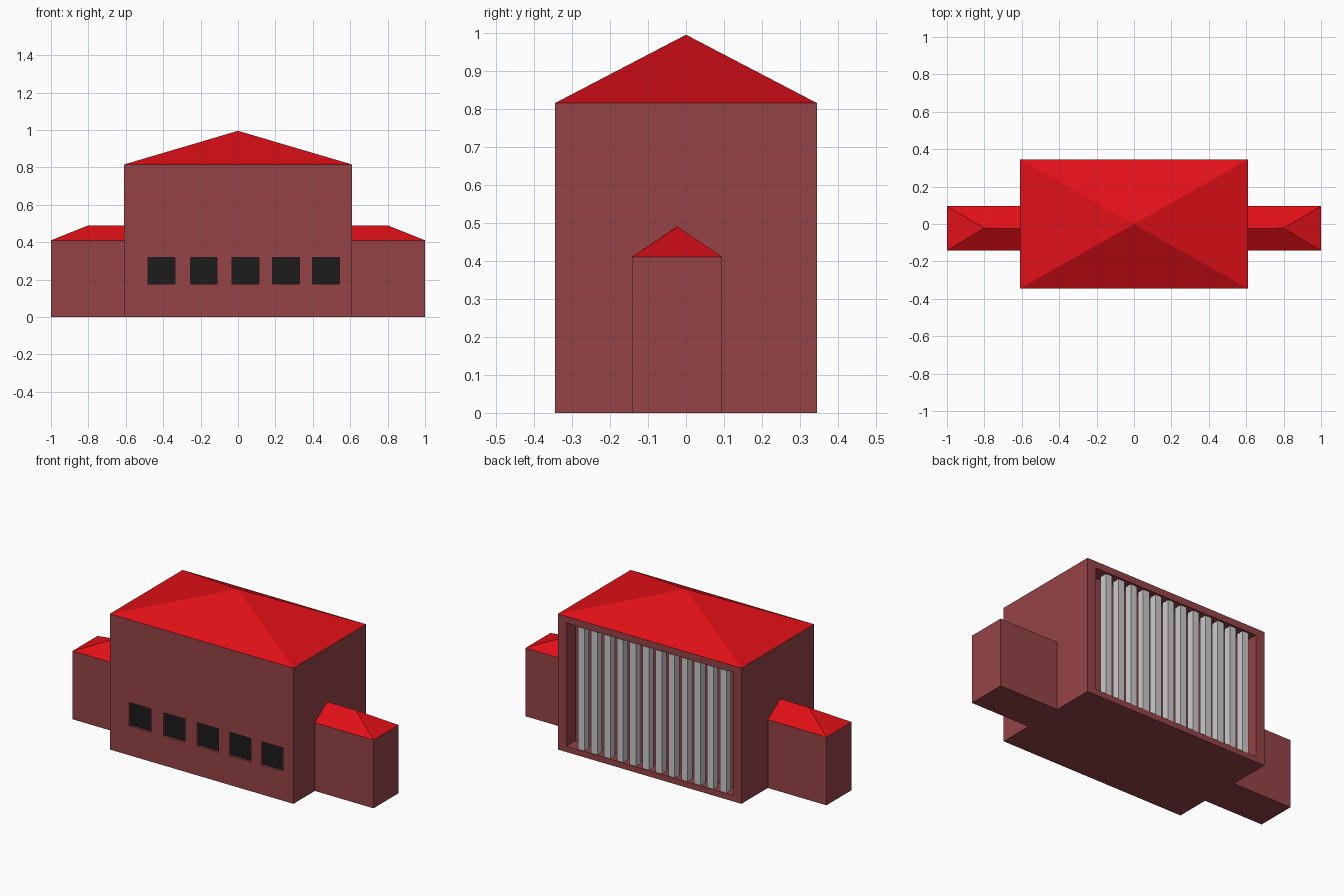
import bpy

if "Cube" in bpy.data.objects:
    bpy.data.objects.remove(bpy.data.objects["Cube"])


def material(name, rgb):
    m = bpy.data.materials.new(name)
    m.diffuse_color = (*rgb, 1)
    m.use_nodes = True
    m.node_tree.nodes["Principled BSDF"].inputs["Base Color"].default_value = m.diffuse_color
    return m


WALL = material("wall_red", (0.30, 0.056, 0.063))
ROOF = material("roof_red", (0.75, 0.005, 0.009))
DARK = material("dark_glass", (0.012, 0.012, 0.012))


def mesh(name, verts, faces, mat=None):
    me = bpy.data.meshes.new(name)
    me.from_pydata(verts, [], faces)
    ob = bpy.data.objects.new(name, me)
    bpy.context.collection.objects.link(ob)
    if mat:
        me.materials.append(mat)
    return ob


def box(name, x, y, z, mat=None):
    """Box from (min, max) ranges on each axis."""
    verts = [(a, b, c) for a in x for b in y for c in z]
    faces = [(0, 1, 3, 2), (4, 6, 7, 5), (0, 4, 5, 1),
             (2, 3, 7, 6), (0, 2, 6, 4), (1, 5, 7, 3)]
    return mesh(name, verts, faces, mat)


def cut(target, cutter):
    mod = target.modifiers.new("recess", 'BOOLEAN')
    mod.operation = 'DIFFERENCE'
    mod.solver = 'EXACT'
    mod.object = cutter
    bpy.context.view_layer.objects.active = target
    bpy.ops.object.modifier_apply(modifier=mod.name)
    bpy.data.objects.remove(cutter)


HX, HY, EAVE = 0.61, 0.345, 0.815

# Main hall with pyramid roof
hall = box("main_hall", (-HX, HX), (-HY, HY), (0, EAVE), WALL)
mesh("main_roof",
     [(-HX, -HY, EAVE), (HX, -HY, EAVE), (HX, HY, EAVE), (-HX, HY, EAVE), (0, 0, 0.995)],
     [(0, 1, 4), (1, 2, 4), (2, 3, 4), (3, 0, 4)], ROOF)

# Front windows, slightly recessed with dark panes
for i, cx in enumerate((-0.41, -0.183, 0.04, 0.257, 0.47)):
    x, z = (cx - 0.072, cx + 0.072), (0.175, 0.317)
    cut(hall, box("window_cutter", x, (-HY - 0.1, -HY + 0.02), z))
    box(f"window_pane_{i + 1}", x, (-HY + 0.015, -HY + 0.02), z, DARK)

# Large back opening filled with upright bars
cut(hall, box("opening_cutter", (-0.553, 0.553), (HY - 0.085, HY + 0.1), (0.035, 0.775)))
for i in range(12):
    left = -0.506 + i * 0.0857
    box(f"back_bar_{i + 1}", (left, left + 0.042), (HY - 0.05, HY - 0.005), (0.035, 0.77))

# Side wings with hipped roofs
for side, s in (("left", -1), ("right", 1)):
    box(f"{side}_wing", sorted((s * HX, s)), (-0.142, 0.095), (0, 0.41), WALL)
    roof = mesh(f"{side}_wing_roof",
                [(s * HX, -0.142, 0.41), (s, -0.142, 0.41), (s, 0.095, 0.41),
                 (s * HX, 0.095, 0.41), (s * HX, -0.025, 0.49), (s * 0.8, -0.022, 0.49)],
                [(0, 1, 5, 4), (1, 2, 5), (2, 3, 4, 5)], ROOF)
    if s < 0:
        roof.data.flip_normals()
